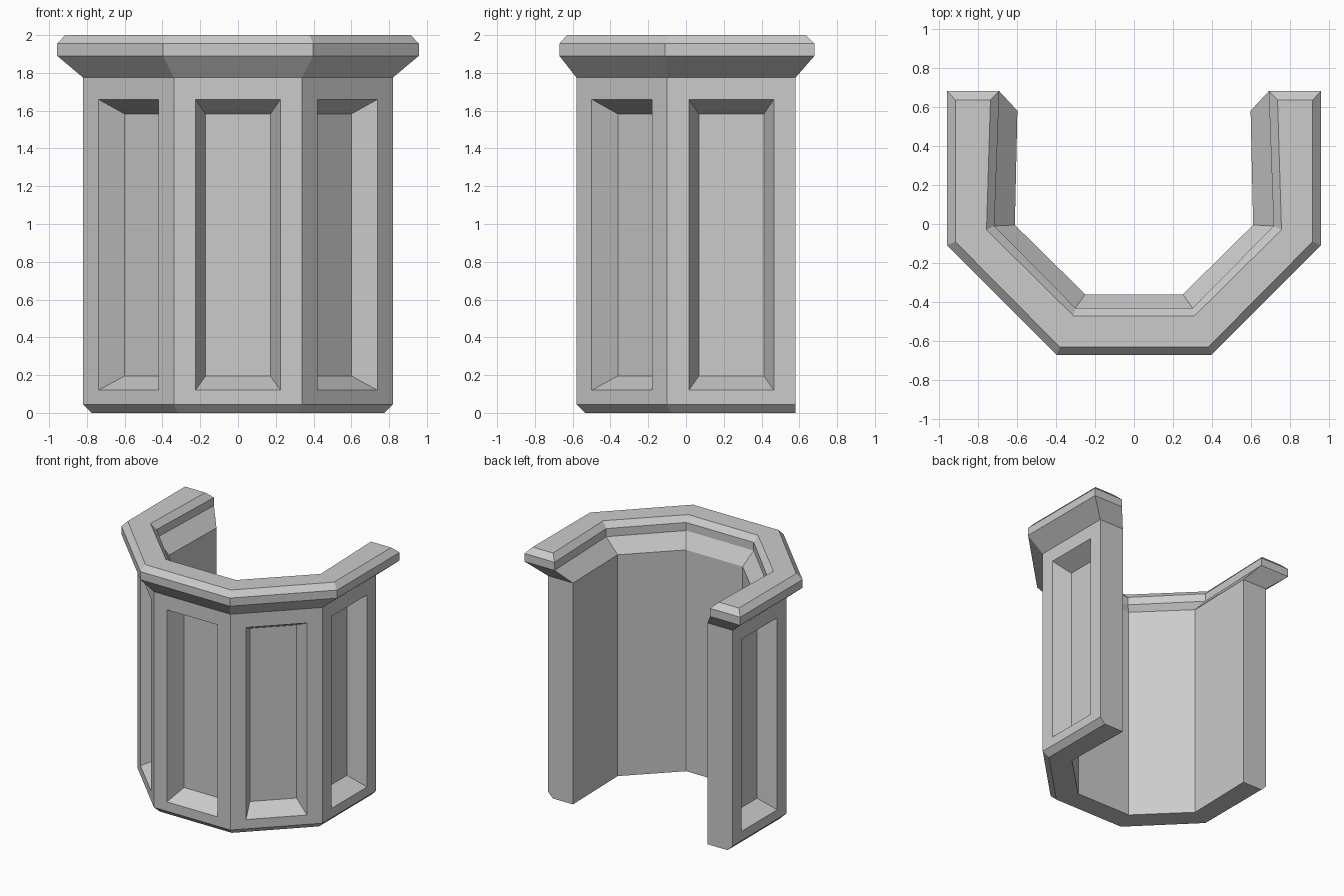
import bpy
import bmesh
from mathutils import Vector

cube = bpy.data.objects.get("Cube")
if cube:
    bpy.data.objects.remove(cube, do_unlink=True)

stone = bpy.data.materials.new("grey stone")
stone.use_nodes = True
GREY = (0.6, 0.6, 0.6, 1.0)
stone.diffuse_color = GREY
stone.node_tree.nodes["Principled BSDF"].inputs["Base Color"].default_value = GREY

# Half plans: outer end, corner, front corner, then inner front corner, corner, end
FOOT = [(0.775, 0.58), (0.775, -0.08), (0.32, -0.535), (0.25, -0.36), (0.61, -0.005), (0.597, 0.58)]
WALL = [(0.82, 0.58), (0.82, -0.10), (0.34, -0.58), (0.25, -0.36), (0.61, -0.005), (0.597, 0.58)]
RAIL = [(0.957, 0.68), (0.957, -0.11), (0.397, -0.67), (0.30, -0.43), (0.715, -0.01), (0.69, 0.68)]
CROWN = [(0.915, 0.635), (0.915, -0.09), (0.38, -0.63), (0.31, -0.47), (0.755, -0.03), (0.735, 0.635)]


def outline(half, z):
    """Mirror a half plan into a closed counterclockwise loop."""
    right = [(-x, y) for x, y in half]
    pts = right[:3] + half[2::-1] + half[:2:-1] + right[3:]
    return [Vector((x, y, z)) for x, y in pts]


def bridge(bm, low, high, skip=()):
    n = len(low)
    for i in range(n):
        if i not in skip:
            j = (i + 1) % n
            bm.faces.new((low[i], low[j], high[j], high[i]))


def cap(bm, ring, up):
    """Close a U-shaped ring with quads running across its thickness."""
    for i in range(5):
        quad = [ring[i], ring[i + 1], ring[10 - i], ring[11 - i]]
        bm.faces.new(quad if up else quad[::-1])


def sunken_panel(bm, corners):
    """Fill one wall face with a frame around a recessed panel."""
    a, b = corners[0].co, corners[1].co
    along = (b - a).normalized()
    inward = Vector((-along.y, along.x, 0))
    mid = (a + b) / 2

    def rect(half_width, bottom, top, depth):
        pts = []
        for side, z in ((-1, bottom), (1, bottom), (1, top), (-1, top)):
            p = mid + along * side * half_width + inward * depth
            p.z = z
            pts.append(bm.verts.new(p))
        return pts

    rim = rect(0.225, 0.12, 1.66, 0)
    floor = rect(0.172, 0.195, 1.583, 0.142)
    bridge(bm, corners, rim)
    bridge(bm, rim, floor)
    bm.faces.new(floor)


def finish(bm, name):
    mesh = bpy.data.meshes.new(name)
    bm.to_mesh(mesh)
    bm.free()
    mesh.materials.append(stone)
    obj = bpy.data.objects.new(name, mesh)
    bpy.context.collection.objects.link(obj)


def rings(bm, levels):
    return [[bm.verts.new(p) for p in outline(half, z)] for half, z in levels]


# Panelled wall with a chamfered foot
bm = bmesh.new()
foot, base, head = rings(bm, [(FOOT, 0), (WALL, 0.045), (WALL, 1.775)])
cap(bm, foot, False)
bridge(bm, foot, base)
bridge(bm, base, head, skip=range(5))
for i in range(5):
    sunken_panel(bm, [base[i], base[i + 1], head[i + 1], head[i]])
finish(bm, "panelled_wall")

# Flared top rail with a chamfered upper edge
bm = bmesh.new()
levels = rings(bm, [(WALL, 1.775), (RAIL, 1.89), (RAIL, 1.955), (CROWN, 2.0)])
for low, high in zip(levels, levels[1:]):
    bridge(bm, low, high)
cap(bm, levels[-1], True)
finish(bm, "top_rail")
